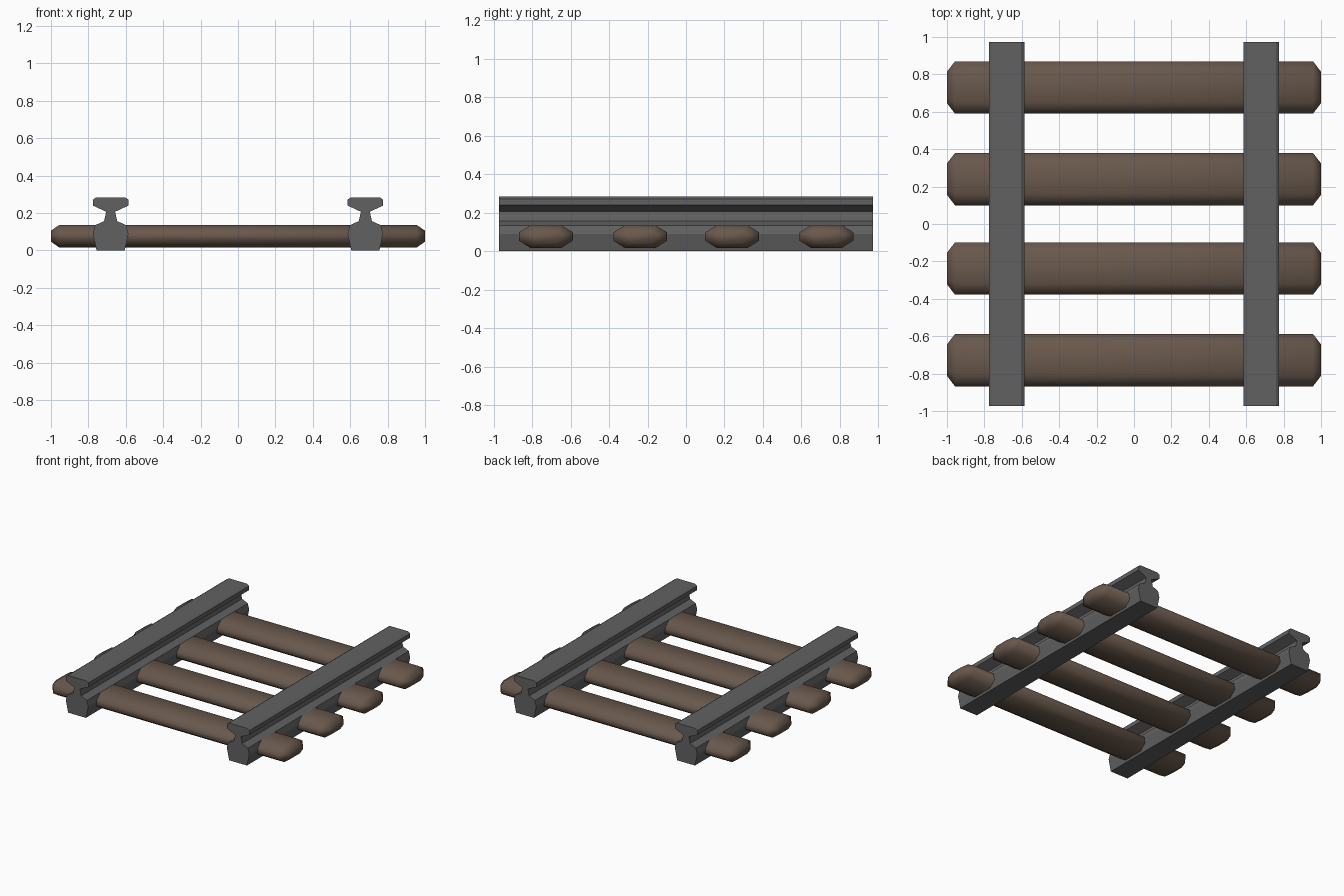
import bpy, bmesh, math

if "Cube" in bpy.data.objects:
    bpy.data.objects.remove(bpy.data.objects["Cube"])


def material(name, rgb):
    m = bpy.data.materials.new(name)
    m.diffuse_color = (*rgb, 1)
    m.use_nodes = True
    m.node_tree.nodes["Principled BSDF"].inputs["Base Color"].default_value = m.diffuse_color
    return m


steel = material("dark_steel", (0.12, 0.12, 0.12))
wood = material("brown_wood", (0.14, 0.098, 0.072))


def loft(name, rings, mat):
    """Bridge matching rings of points and cap both ends."""
    bm = bmesh.new()
    loops = [[bm.verts.new(p) for p in ring] for ring in rings]
    n = len(loops[0])
    for a, b in zip(loops, loops[1:]):
        for i in range(n):
            j = (i + 1) % n
            bm.faces.new((a[i], a[j], b[j], b[i]))
    bm.faces.new(loops[0])
    bm.faces.new(loops[-1])
    bmesh.ops.recalc_face_normals(bm, faces=bm.faces)
    me = bpy.data.meshes.new(name)
    bm.to_mesh(me)
    bm.free()
    me.materials.append(mat)
    ob = bpy.data.objects.new(name, me)
    bpy.context.collection.objects.link(ob)
    return ob


# Rails: half profile (half width, z) from foot to head, mirrored
half = [(0.075, 0.0), (0.095, 0.09), (0.083, 0.135), (0.035, 0.157),
        (0.024, 0.207), (0.095, 0.24), (0.095, 0.272), (0.077, 0.284)]
profile = half + [(-x, z) for x, z in reversed(half)]
for side, cx in (("left", -0.681), ("right", 0.681)):
    loft(f"{side}_rail", [[(cx + x, y, z) for x, z in profile]
                          for y in (-0.972, 0.972)], steel)

# Ties: flattened octagonal beams with tapered ends
section = [(0.08, 0.017), (0.14, 0.055), (0.14, 0.098), (0.08, 0.135)]
section += [(-y, z) for y, z in reversed(section)]
zmid = 0.077
for k, cy in enumerate((-0.728, -0.238, 0.24, 0.73)):
    rings = []
    for x, sy, sz in ((-1, 0.6, 0.5), (-0.957, 1, 1), (0.957, 1, 1), (1, 0.6, 0.5)):
        rings.append([(x, cy + y * sy, zmid + (z - zmid) * sz) for y, z in section])
    tie = loft(f"wooden_tie_{k + 1}", rings, wood)
    bpy.ops.object.select_all(action='DESELECT')
    tie.select_set(True)
    bpy.context.view_layer.objects.active = tie
    bpy.ops.object.shade_smooth_by_angle(angle=math.radians(65))
